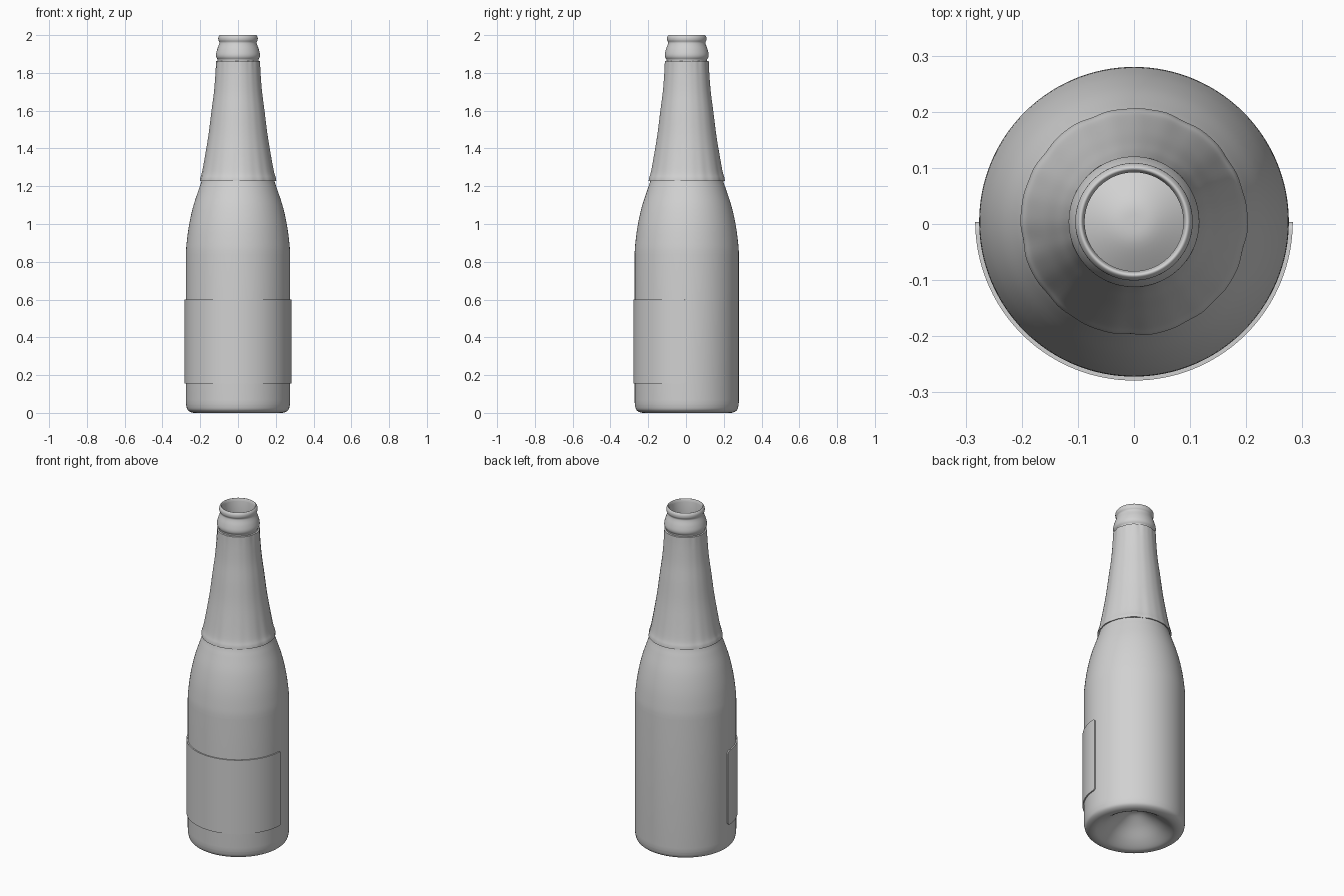
import bpy, bmesh, math

if "Cube" in bpy.data.objects:
    bpy.data.objects.remove(bpy.data.objects["Cube"])

CY = 0.004          # bottle axis offset in y
SEG = 128


def material(name, rgb):
    m = bpy.data.materials.new(name)
    m.diffuse_color = (*rgb, 1)
    m.use_nodes = True
    m.node_tree.nodes["Principled BSDF"].inputs["Base Color"].default_value = m.diffuse_color
    return m


GREY = material("plain_light_grey", (0.64, 0.64, 0.64))


def finish(name, bm, mat, angle=35):
    bmesh.ops.remove_doubles(bm, verts=bm.verts, dist=1e-5)
    bmesh.ops.recalc_face_normals(bm, faces=bm.faces)
    me = bpy.data.meshes.new(name)
    bm.to_mesh(me)
    bm.free()
    me.materials.append(mat)
    me.shade_smooth()
    me.set_sharp_from_angle(angle=math.radians(angle))
    ob = bpy.data.objects.new(name, me)
    ob.location.y = CY
    bpy.context.collection.objects.link(ob)
    return ob


def smooth(points, steps=5):
    """Catmull-Rom curve through the profile points."""
    p = [points[0]] + points + [points[-1]]
    out = []
    for i in range(1, len(p) - 2):
        a, b, c, d = p[i - 1:i + 3]
        for k in range(steps):
            t = k / steps
            out.append(tuple(0.5 * (2 * b[j] + (c[j] - a[j]) * t
                       + (2 * a[j] - 5 * b[j] + 4 * c[j] - d[j]) * t * t
                       + (3 * b[j] - a[j] - 3 * c[j] + d[j]) * t ** 3) for j in (0, 1)))
    return out + [points[-1]]


def lathe(name, profile, mat, wobble=None, angle=35):
    """Revolve (radius, z) points; wobble(i, angle, r, z) may shift a point."""
    bm = bmesh.new()
    rings = []
    for i, (r, z) in enumerate(profile):
        if r < 1e-6:
            rings.append([bm.verts.new((0, 0, z))] * SEG)
            continue
        ring = []
        for s in range(SEG):
            a = 2 * math.pi * s / SEG
            rr, zz = wobble(i, a, r, z) if wobble else (r, z)
            ring.append(bm.verts.new((rr * math.cos(a), rr * math.sin(a), zz)))
        rings.append(ring)
    for lo, hi in zip(rings, rings[1:]):
        for s in range(SEG):
            t = (s + 1) % SEG
            f = list(dict.fromkeys((lo[s], lo[t], hi[t], hi[s])))
            bm.faces.new(f)
    return finish(name, bm, mat, angle)


# Bottle: punt, heel, body, shoulder, neck, lip, then down the inside
punt = smooth([(0, 0.13), (0.04, 0.122), (0.10, 0.085), (0.16, 0.035),
               (0.20, 0.008), (0.225, 0.0), (0.25, 0.004), (0.268, 0.018),
               (0.275, 0.045)])
body = [(0.276, 0.07), (0.276, 0.45)]
shoulder = smooth([(0.276, 0.84), (0.273, 0.89), (0.26, 0.99), (0.238, 1.09),
                   (0.209, 1.18), (0.191, 1.235), (0.163, 1.36), (0.135, 1.55),
                   (0.114, 1.75), (0.108, 1.86)])
lip = smooth([(0.108, 1.872), (0.115, 1.884), (0.116, 1.9), (0.110, 1.925),
              (0.101, 1.95), (0.099, 1.962), (0.104, 1.974), (0.104, 1.988),
              (0.098, 1.999), (0.092, 1.998), (0.088, 1.985)])
inside = smooth([(0.088, 1.9), (0.095, 1.75), (0.118, 1.55), (0.146, 1.36),
                 (0.19, 1.18), (0.243, 0.99), (0.256, 0.85)])
inside += [(0.257, 0.45), (0.257, 0.09), (0.245, 0.06), (0.22, 0.045)]
inside += smooth([(0.19, 0.055), (0.10, 0.115), (0.04, 0.148), (0, 0.153)])
lathe("bottle", punt + body + shoulder + lip + inside, GREY)

# Crinkled neck foil, slightly ragged at both hems
sheet = smooth([(0.202, 1.228), (0.199, 1.245), (0.189, 1.28), (0.171, 1.38),
                (0.155, 1.48), (0.140, 1.60), (0.127, 1.70), (0.119, 1.80),
                (0.116, 1.862)])
foil_profile = [(0.190, 1.232)] + sheet + [(0.106, 1.864)]


def crinkle(i, a, r, z):
    if i in (0, len(foil_profile) - 1):
        return r, z
    fold = (0.4 * math.sin(9 * a + 0.7) + 0.35 * math.sin(14 * a + 2.1)
            + 0.25 * math.sin(23 * a + 4))
    t = (z - 1.228) / 0.634
    amp = 0.0015 * max(0, 1 - 3 * t) + 0.0007 + 0.001 * max(0, 8 * t - 7)
    hem = 0.0015 * fold if t < 0.01 or t > 0.98 else 0
    return r + amp * fold, z + hem


lathe("neck_foil", foil_profile, GREY, crinkle, 40)

# Front label: half wrap with small rounded corners
R_OUT, R_IN, Z0, Z1, RC = 0.283, 0.2745, 0.156, 0.60, 0.016
half = math.pi / 2 * R_OUT
corner = [RC * (1 - math.cos(k * math.pi / 12)) for k in range(7)]
middle = [RC + (2 * half - 2 * RC) * k / 64 for k in range(1, 64)]
arc = corner + middle + [2 * half - d for d in reversed(corner)]
bm = bmesh.new()
cols = []
for s in arc:
    d = min(s, 2 * half - s)
    cut = RC - math.sqrt(max(0, RC ** 2 - (RC - d) ** 2)) if d < RC else 0
    a = math.pi + s / R_OUT
    cols.append([bm.verts.new((r * math.cos(a), r * math.sin(a), z))
                 for r, z in ((R_OUT, Z0 + cut), (R_OUT, Z1 - cut),
                              (R_IN, Z1 - cut), (R_IN, Z0 + cut))])
for p, q in zip(cols, cols[1:]):
    for k in range(4):
        n = (k + 1) % 4
        bm.faces.new((p[k], q[k], q[n], p[n]))
bm.faces.new(cols[0])
bm.faces.new(cols[-1])
finish("front_label", bm, GREY)
